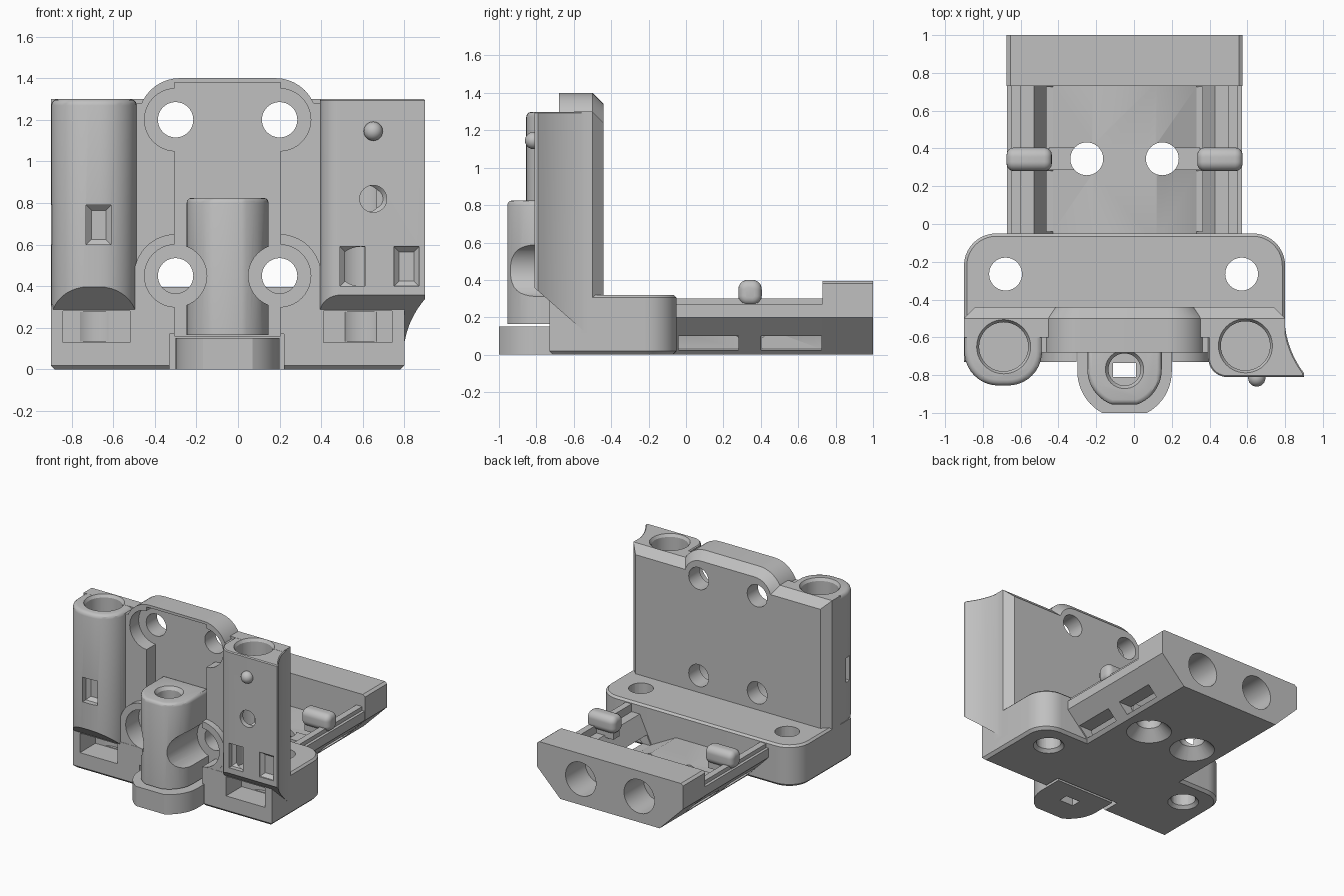
import bpy, bmesh, math
from mathutils import Vector

cube = bpy.data.objects.get("Cube")
if cube:
    bpy.data.objects.remove(cube, do_unlink=True)

grey = bpy.data.materials.new("plain_grey")
grey.use_nodes = True
grey.diffuse_color = (0.53, 0.53, 0.53, 1)
grey.node_tree.nodes["Principled BSDF"].inputs["Base Color"].default_value = grey.diffuse_color

MID = -0.05  # centre line of the carriage
PLACE = {"x": lambda a, b, t: (t, a, b), "y": lambda a, b, t: (a, t, b), "z": lambda a, b, t: (a, b, t)}


def prism(name, pts, axis, lo, hi, bevel_lo=0, bevel_hi=0, seg=1):
    """Extrude a closed outline along an axis, with optional cap bevels."""
    bm = bmesh.new()
    rings = [[bm.verts.new(PLACE[axis](a, b, t)) for a, b in pts] for t in (lo, hi)]
    n = len(pts)
    bm.faces.new(rings[0])
    bm.faces.new(rings[1])
    for i in range(n):
        j = (i + 1) % n
        bm.faces.new((rings[0][i], rings[0][j], rings[1][j], rings[1][i]))
    bmesh.ops.recalc_face_normals(bm, faces=bm.faces)
    k = "xyz".index(axis)
    for t, width in ((lo, bevel_lo), (hi, bevel_hi)):
        if width:
            edges = [e for e in bm.edges if all(abs(v.co[k] - t) < 1e-5 for v in e.verts)]
            bmesh.ops.bevel(bm, geom=edges, offset=width, segments=seg, profile=0.5,
                            affect="EDGES", clamp_overlap=False)
    mesh = bpy.data.meshes.new(name)
    bm.to_mesh(mesh)
    bm.free()
    mesh.materials.append(grey)
    ob = bpy.data.objects.new(name, mesh)
    bpy.context.collection.objects.link(ob)
    return ob


def rounded(corners, steps=10):
    """Outline from (a, b, radius) corners."""
    out = []
    for i, (a, b, r) in enumerate(corners):
        p = Vector((a, b))
        if not r:
            out.append((a, b))
            continue
        u = (Vector(corners[i - 1][:2]) - p).normalized()
        v = (Vector(corners[(i + 1) % len(corners)][:2]) - p).normalized()
        half = u.angle(v) / 2
        c = p + (u + v).normalized() * r / math.sin(half)
        d = r / math.tan(half)
        s, e = (p + u * d - c).normalized(), (p + v * d - c).normalized()
        out += [tuple(c + s.slerp(e, k / steps) * r) for k in range(steps + 1)]
    return out


def rect(a0, a1, b0, b1, r_lo=0, r_hi=0):
    return rounded([(a0, b0, r_lo), (a1, b0, r_lo), (a1, b1, r_hi), (a0, b1, r_hi)])


def circle(a, b, r, n=40):
    return [(a + r * math.cos(math.tau * i / n), b + r * math.sin(math.tau * i / n)) for i in range(n)]


def nose(r, y, front, back):
    """Half round outline with a flattened front and a straight back."""
    reach = math.asin((y - front) / r)
    angles = [math.pi + reach * i / 10 for i in range(11)]
    left = [(r * math.cos(a), y + r * math.sin(a)) for a in angles]
    half = [(-r, back)] + left
    return [(MID + a, b) for a, b in half] + [(MID - a, b) for a, b in reversed(half)]


def box(x0, x1, y0, y1, z0, z1, name="block"):
    return prism(name, rect(x0, x1, y0, y1), "z", z0, z1)


def bore(a, b, r, axis, lo, hi):
    return prism("bore", circle(a, b, r), axis, lo, hi)


def window(x0, x1, z0, z1, depth):
    return prism("window", rect(x0, x1, z0, z1), "y", -0.95, depth, 0, 0.025)


def cone(a, b, z0, z1, r0, r1):
    ob = bore(a, b, r0, "z", z0, z1)
    for v in ob.data.vertices:
        if v.co.z > (z0 + z1) / 2:
            v.co.x = a + (v.co.x - a) * r1 / r0
            v.co.y = b + (v.co.y - b) * r1 / r0
    return ob


def combine(ob, others, op):
    bpy.context.view_layer.objects.active = ob
    for o in others:
        m = ob.modifiers.new(op, "BOOLEAN")
        m.operation, m.solver, m.object = op, "EXACT", o
        bpy.ops.object.modifier_apply(modifier=m.name)
        bpy.data.objects.remove(o, do_unlink=True)
    return ob


def smooth(ob):
    bpy.ops.object.select_all(action="DESELECT")
    ob.select_set(True)
    bpy.context.view_layer.objects.active = ob
    bpy.ops.object.shade_smooth_by_angle(angle=math.radians(30))


# Towers: rounded one and flared one, both undercut by a slope
def slope():
    return prism("slope", [(-1.2, -0.3), (0.0, -0.3), (-0.3, -0.09), (-1.2, 0.7)], "x", -1.2, 1.2)


round_tower = prism("round_tower", rounded([(-0.898, -0.52, 0), (-0.898, -0.855, 0.18),
                    (-0.487, -0.855, 0.18), (-0.487, -0.52, 0)]), "z", 0.05, 1.299, 0, 0.03, 3)
flare = [Vector((0.9, -0.79)).lerp(Vector((0.81, -0.67)), t / 8).lerp(
         Vector((0.81, -0.67)).lerp(Vector((0.797, -0.52)), t / 8), t / 8) for t in range(9)]
flare_tower = prism("flare_tower", rounded([(0.393, -0.52, 0), (0.393, -0.81, 0.1), (0.9, -0.81, 0)])
                    + [tuple(p) for p in flare], "z", 0.05, 1.299, 0, 0.007, 1)
for tower in (round_tower, flare_tower):
    combine(tower, [slope()], "DIFFERENCE")

# Main body: base, back wall, top lug, panel and lower bosses
BOLT_X = (-0.30, 0.20)
body = prism("carriage_body", rect(-0.9, 0.8, -0.73, -0.05, 0, 0.17), "z", 0, 0.32, 0.02, 0.015)
solids = [
    prism("back_wall", rect(-0.9, 0.8, 0.1, 1.3), "y", -0.6, -0.44, 0, 0.06),
    prism("lug", rect(-0.48, 0.38, 0.2, 1.4, 0, 0.2), "y", -0.68, -0.44, 0, 0.06),
    box(-0.55, 0.45, -0.679, -0.5, 0.1, 1.28),
    box(-0.52, 0.42, -0.729, -0.5, 0.1, 0.45),
    round_tower, flare_tower]
solids += [bore(x, 0.45, 0.2, "y", -0.7295, -0.5) for x in BOLT_X]
combine(body, solids, "UNION")

# Central recess, bolt holes, rod bores and windows
cuts = [box(-0.305, 0.205, -1.1, -0.57, 0.16, 1.38), box(-0.33, 0.22, -1.1, -0.58, -0.1, 0.17)]
for x in BOLT_X:
    for z in (0.45, 1.2):
        cuts += [bore(x, z, 0.15, "y", -1.1, -0.571), bore(x, z, 0.085, "y", -1.1, -0.3)]
for x, y in ((-0.69, -0.65), (0.59, -0.645)):
    cuts += [bore(x, y, 0.13, "z", 0.345, 1.4), bore(x, y, 0.13, "z", 0.135, 0.275),
             cone(x, y, 1.27, 1.31, 0.125, 0.15)]
for x in (-0.68, 0.57):
    cuts += [bore(x, -0.265, 0.087, "z", -0.1, 0.5), cone(x, -0.265, -0.01, 0.03, 0.12, 0.08)]
cuts += [box(-0.84, -0.52, -0.9, -0.54, 0.13, 0.28), box(0.41, 0.74, -0.9, -0.54, 0.13, 0.28),
         box(-1.0, -0.85, -0.72, -0.67, 0.60, 0.79),
         window(-0.73, -0.61, 0.60, 0.79, -0.79),
         window(0.49, 0.61, 0.40, 0.59, -0.75), window(0.75, 0.87, 0.40, 0.59, -0.775),
         prism("socket", circle(0.65, 0.82, 0.065), "y", -0.95, -0.75, 0, 0.018)]
combine(body, cuts, "DIFFERENCE")
smooth(body)

# Front post with a vertical bore, notched by the bolt recesses
post = prism("front_post", nose(0.197, -0.77, -0.955, -0.56), "z", 0.165, 0.825, 0, 0.025, 3)
combine(post, [bore(x, 0.45, 0.15, "y", -1.1, -0.57) for x in BOLT_X]
        + [bore(x, 0.45, 0.085, "y", -1.1, -0.3) for x in BOLT_X]
        + [bore(MID, -0.77, 0.085, "z", 0.1, 1), cone(MID, -0.77, 0.80, 0.83, 0.085, 0.105)], "DIFFERENCE")
smooth(post)

# Foot under the post
foot = prism("post_foot", nose(0.25, -0.78, -1.0, -0.6), "z", 0, 0.152)
combine(foot, [box(-0.11, 0.01, -0.81, -0.735, -0.1, 0.3)], "DIFFERENCE")
smooth(foot)

# Locating pip on the flared tower
bpy.ops.mesh.primitive_uv_sphere_add(segments=24, ring_count=12, radius=0.046, location=(0.65, -0.815, 1.145))
pip = bpy.context.object
pip.name = "locating_pip"
pip.data.materials.append(grey)
smooth(pip)


# Rear tray with side walls, V valleys and a low central hump
def mirrored(half):
    return [(MID + u, z) for u, z in half] + [(MID - u, z) for u, z in reversed(half)]


tray = prism("rear_tray", mirrored([(0.425, 0), (0.622, 0.2), (0.622, 0.27), (0.6, 0.27), (0.6, 0.3),
             (0.55, 0.3), (0.55, 0.24), (0.48, 0.24), (0.38, 0.03), (0.17, 0.14)]), "y", -0.1, 0.75)
slots = [box(MID + s * 0.55 - 0.17, MID + s * 0.55 + 0.17, y0, y1, 0.025, 0.1)
         for s in (-1, 1) for y0, y1 in ((-0.04, 0.28), (0.40, 0.725))]
combine(tray, slots, "DIFFERENCE")
end = prism("end_block", mirrored([(0.425, 0), (0.625, 0.2), (0.625, 0.38), (0.605, 0.395)]), "y", 0.73, 1.0)
combine(end, [bore(x, 0.2, 0.13, "y", 0.76, 1.1) for x in BOLT_X], "DIFFERENCE")
combine(tray, [box(MID - 0.4, MID + 0.4, 0.285, 0.405, 0.01, 0.139)], "UNION")
screws = []
for x in (-0.25, 0.15):
    screws += [bore(x, 0.345, 0.087, "z", -0.1, 0.3), cone(x, 0.345, -0.01, 0.085, 0.17, 0.08)]
combine(tray, screws, "DIFFERENCE")
smooth(tray)
smooth(end)

# Rounded clips on the tray walls
for side, s in (("right", -1), ("left", 1)):
    cx = MID + s * 0.505
    clip = prism(side + "_clip", rect(0.28, 0.405, 0.265, 0.4, 0.05, 0.05), "x",
                 cx - 0.12, cx + 0.12, 0.04, 0.04, 4)
    smooth(clip)
    box(cx - 0.1, cx + 0.1, 0.305, 0.38, 0.225, 0.33, side + "_clip_neck")
